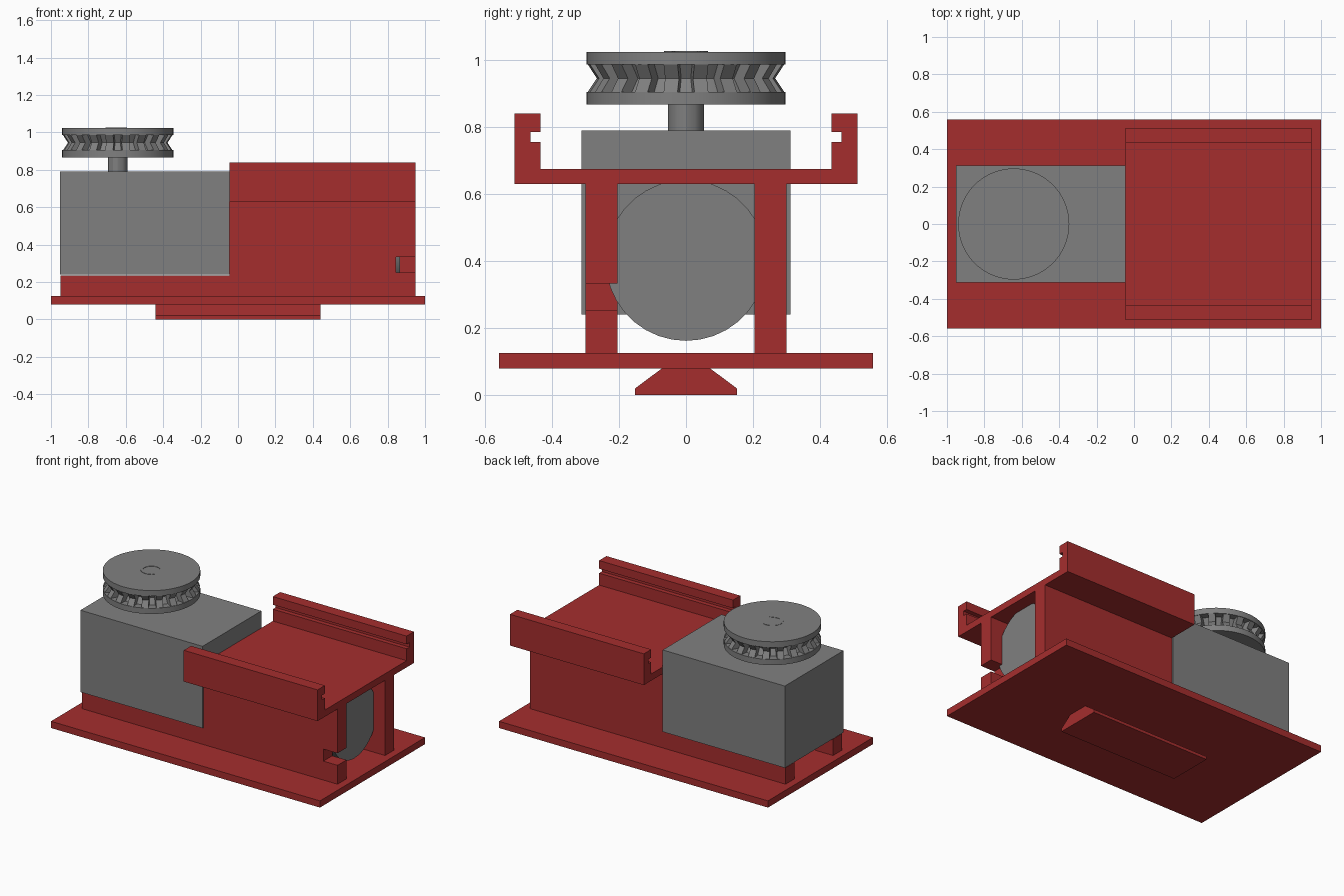
import bpy, bmesh, math

if "Cube" in bpy.data.objects:
    bpy.data.objects.remove(bpy.data.objects["Cube"])


def material(name, rgb):
    m = bpy.data.materials.new(name)
    m.diffuse_color = (*rgb, 1)
    m.use_nodes = True
    m.node_tree.nodes["Principled BSDF"].inputs["Base Color"].default_value = m.diffuse_color
    return m


RED = material("brick red", (0.376, 0.027, 0.027))
GREY = material("mid grey", (0.216, 0.216, 0.216))


def finish(name, bm, mat, smooth=False):
    bmesh.ops.recalc_face_normals(bm, faces=bm.faces)
    me = bpy.data.meshes.new(name)
    bm.to_mesh(me)
    bm.free()
    ob = bpy.data.objects.new(name, me)
    bpy.context.collection.objects.link(ob)
    me.materials.append(mat)
    if smooth:
        bpy.ops.object.select_all(action='DESELECT')
        ob.select_set(True)
        bpy.context.view_layer.objects.active = ob
        bpy.ops.object.shade_smooth_by_angle(angle=math.radians(30))
    return ob


def extrude(bm, start, offset):
    """Solid from a polygon of 3D points swept along an offset."""
    face = bm.faces.new([bm.verts.new(p) for p in start])
    out = bmesh.ops.extrude_face_region(bm, geom=[face], use_keep_orig=True)
    verts = [g for g in out["geom"] if isinstance(g, bmesh.types.BMVert)]
    bmesh.ops.translate(bm, verts=verts, vec=offset)


def prism_x(name, profile, x0, x1, mat):
    bm = bmesh.new()
    extrude(bm, [(x0, y, z) for y, z in profile], (x1 - x0, 0, 0))
    return finish(name, bm, mat)


def prism_y(name, profile, y0, y1, mat):
    bm = bmesh.new()
    extrude(bm, [(x, y0, z) for x, z in profile], (0, y1 - y0, 0))
    return finish(name, bm, mat)


def box(name, x0, x1, y0, y1, z0, z1, mat):
    return prism_x(name, [(y0, z0), (y1, z0), (y1, z1), (y0, z1)], x0, x1, mat)


def lathe(name, profile, cx, n, mat):
    """Revolve (radius, z) points about a vertical axis, capping both ends."""
    bm = bmesh.new()
    rings = [[bm.verts.new((cx + r * math.cos(2 * math.pi * i / n),
                            r * math.sin(2 * math.pi * i / n), z))
              for i in range(n)] for r, z in profile]
    for a, b in zip(rings, rings[1:]):
        for i in range(n):
            j = (i + 1) % n
            bm.faces.new((a[i], a[j], b[j], b[i]))
    bm.faces.new(rings[0])
    bm.faces.new(rings[-1])
    return finish(name, bm, mat, True)


# Base plate with dovetail foot
box("base_plate", -1, 1, -0.558, 0.558, 0.08, 0.125, RED)
prism_x("dovetail_foot", [(-0.152, 0), (0.152, 0), (0.152, 0.02), (0.07, 0.081),
                          (-0.07, 0.081), (-0.152, 0.02)], -0.442, 0.442, RED)

# Side walls: low under the gearbox, tall under the tray; the front one has a cable notch
low_left = [(-0.95, 0.125), (0.95, 0.125)]
step = [(-0.045, 0.63), (-0.045, 0.236), (-0.95, 0.236)]
notch = [(0.95, 0.252), (0.845, 0.252), (0.845, 0.333), (0.95, 0.333)]
prism_y("front_wall", low_left + notch + [(0.95, 0.63)] + step, -0.3, -0.205, RED)
prism_y("back_wall", low_left + [(0.95, 0.63)] + step, 0.205, 0.3, RED)

# Tray with grooved side rails
half = [(0.512, 0.63), (0.512, 0.84), (0.434, 0.84), (0.434, 0.785), (0.464, 0.785),
        (0.464, 0.755), (0.434, 0.755), (0.434, 0.675)]
prism_x("rail_tray", half + [(-y, z) for y, z in reversed(half)], -0.045, 0.95, RED)

# Gearbox and motor barrel
box("gearbox", -0.953, -0.045, -0.312, 0.312, 0.24, 0.79, GREY)
N = 36
barrel = [(0.24 * math.cos(2 * math.pi * i / N), 0.402 + 0.24 * math.sin(2 * math.pi * i / N))
          for i in range(N)]
motor = prism_x("motor_barrel", barrel, -0.046, 0.865, GREY)
bpy.context.view_layer.objects.active = motor
motor.select_set(True)
bpy.ops.object.shade_smooth_by_angle(angle=math.radians(30))

# Output shaft and wheel with a V-shaped waist
CX = -0.643
lathe("output_shaft", [(0.053, 0.785), (0.053, 0.87)], CX, 12, GREY)
lathe("wheel", [(0.297, 0.867), (0.297, 0.905), (0.25, 0.905), (0.225, 0.945),
                (0.25, 0.986), (0.297, 0.986), (0.297, 1.024)], CX, 64, GREY)

# Gripping ribs inside the wheel waist
bm = bmesh.new()
RIBS, W = 20, 0.042
for k in range(RIBS):
    a = 2 * math.pi * (k + 0.5) / RIBS
    c, s = math.cos(a), math.sin(a)
    rib = [(0.2, 0.9), (0.293, 0.9), (0.293, 0.905), (0.266, 0.945),
           (0.293, 0.986), (0.293, 0.99), (0.2, 0.99)]
    extrude(bm, [(CX + r * c + s * W / 2, r * s - c * W / 2, z) for r, z in rib],
            (-s * W, c * W, 0))
finish("wheel_ribs", bm, GREY)

# Thin open retaining ring on top of the wheel
bm = bmesh.new()
arc = [math.radians(40 + 280 * i / 24) for i in range(25)]
ring = [(0.066, a) for a in arc] + [(0.053, a) for a in reversed(arc)]
extrude(bm, [(CX + r * math.cos(a), r * math.sin(a), 1.022) for r, a in ring], (0, 0, 0.004))
finish("retaining_ring", bm, GREY)
